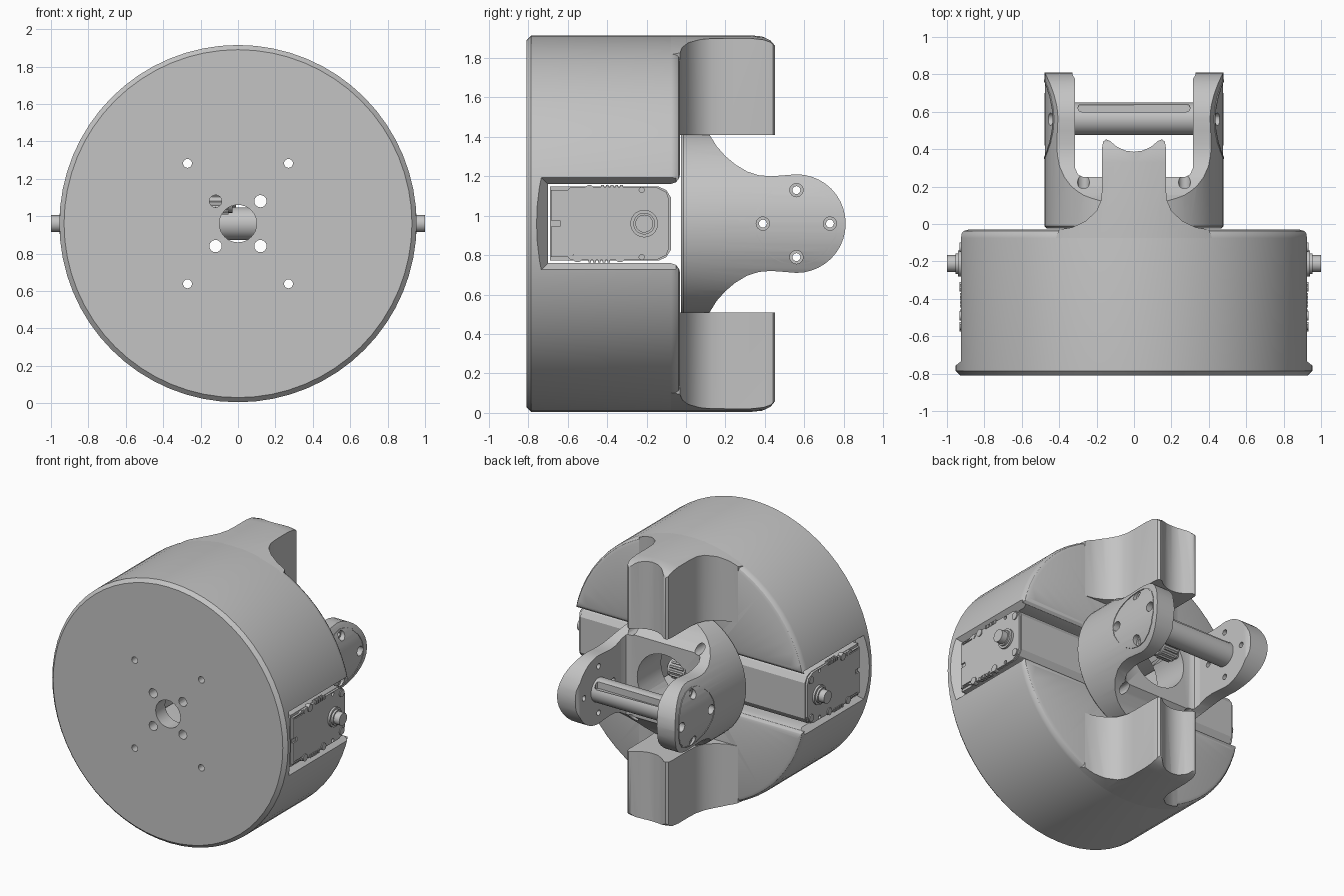
import bpy, bmesh, math
from mathutils import Vector, Matrix

if "Cube" in bpy.data.objects:
    bpy.data.objects.remove(bpy.data.objects["Cube"])

CZ = 0.96  # height of the main axis
grey = bpy.data.materials.new("plain grey")
grey.use_nodes = True
grey.diffuse_color = (0.55, 0.55, 0.55, 1)
grey.node_tree.nodes["Principled BSDF"].inputs["Base Color"].default_value = grey.diffuse_color


def finish(name, bm):
    bmesh.ops.remove_doubles(bm, verts=bm.verts, dist=1e-5)
    bmesh.ops.recalc_face_normals(bm, faces=bm.faces)
    mesh = bpy.data.meshes.new(name)
    bm.to_mesh(mesh)
    bm.free()
    mesh.materials.append(grey)
    ob = bpy.data.objects.new(name, mesh)
    bpy.context.collection.objects.link(ob)
    return ob


def lathe(name, profile, n=64):
    """Revolve (radius, y) points around the main axis."""
    bm = bmesh.new()
    vs = [bm.verts.new((r, y, CZ)) for r, y in profile]
    es = [bm.edges.new(p) for p in zip(vs, vs[1:])]
    bmesh.ops.spin(bm, geom=vs + es, cent=(0, 0, CZ), axis=(0, 1, 0),
                   angle=math.tau, steps=n, use_merge=True)
    return finish(name, bm)


def prism(name, pts, axis, a, b):
    """Extrude a 2D outline from a to b along an axis; z is measured from CZ."""
    def place(p, d):
        co = list(p)
        co.insert(axis, d)
        return (co[0], co[1], co[2] + CZ)
    bm = bmesh.new()
    lo = [bm.verts.new(place(p, a)) for p in pts]
    hi = [bm.verts.new(place(p, b)) for p in pts]
    bm.faces.new(lo)
    bm.faces.new(hi)
    for i in range(len(pts)):
        j = (i + 1) % len(pts)
        bm.faces.new((lo[i], lo[j], hi[j], hi[i]))
    return finish(name, bm)


def rod(name, axis, c, r, a, b, n=24):
    pts = [(c[0] + r * math.cos(math.tau * i / n), c[1] + r * math.sin(math.tau * i / n))
           for i in range(n)]
    return prism(name, pts, axis, a, b)


def box(name, x, y, z):
    return prism(name, [(x[0], y[0]), (x[1], y[0]), (x[1], y[1]), (x[0], y[1])], 2, *z)


def boolean(ob, cutter, op='DIFFERENCE'):
    m = ob.modifiers.new("cut", 'BOOLEAN')
    m.object, m.operation, m.solver = cutter, op, 'EXACT'
    bpy.context.view_layer.objects.active = ob
    bpy.ops.object.modifier_apply(modifier=m.name)
    bpy.data.objects.remove(cutter)


def smooth(ob, angle=32):
    bpy.ops.object.select_all(action='DESELECT')
    ob.select_set(True)
    bpy.context.view_layer.objects.active = ob
    bpy.ops.object.shade_smooth_by_angle(angle=math.radians(angle))


def mirrored(half):
    """Close a half outline by reflecting its second coordinate."""
    return half + [(p, -q) for p, q in reversed(half) if abs(q) > 1e-6]


SIGNS = [(i, j) for i in (-1, 1) for j in (-1, 1)]

# Drum housing with rounded back edge
drum = lathe("drum_housing", [(0, -.81), (.93, -.81), (.955, -.785), (.955, -.075),
                              (.952, -.055), (.94, -.038), (.92, -.03), (0, -.03)])
# Cross slot, flared towards the back
boolean(drum, prism("slot_cutter", mirrored([(-.7, .2), (-.08, .2), (-.05, .21), (-.035, .23),
                                             (-.03, .25), (.05, .26)]), 0, -1.2, 1.2))
boolean(drum, rod("cavity_cutter", 1, (0, 0), .23, -.65, .1, 32))
# Flared pocket rim on both sides
for s in (-1, 1):
    bm = bmesh.new()
    for x, h, y in ((.87, .19, -.69), (.96, .262, -.762)):
        for z in (-h, h):
            for yy in (y, -.05):
                bm.verts.new((s * x, yy, CZ + z))
    bmesh.ops.convex_hull(bm, input=bm.verts)
    boolean(drum, finish("rim_cutter", bm))
# Front mounting holes
boolean(drum, rod("bore_cutter", 1, (0, 0), .1, -1, 0, 32))
for i, j in SIGNS:
    boolean(drum, rod("hole_cutter", 1, (.12 * i, .12 * j), .033, -1, -.5, 16))
    boolean(drum, rod("hole_cutter", 1, (.27 * i, .322 * j), .024, -1, .2, 16))
smooth(drum)

# Two back posts with flared feet and hollowed ends
half = [(.42, -.08), (.40, -.03), (.33, -.018), (.26, .015), (.2, .07), (.175, .13), (.17, .2),
        (.17, .41), (.165, .44), (.15, .452), (.13, .445), (.09, .412), (.045, .392), (0, .386)]
outline = half + [(-x, y) for x, y in reversed(half[:-1])]
for s, label in ((1, "upper"), (-1, "lower")):
    post = lathe(label + "_post", [(0, .46), (.89, .46), (.915, .45), (.935, .43), (.948, .395),
                                   (.955, .33), (.955, -.1), (0, -.1)])
    boolean(post, prism("post_shape", outline, 2, *sorted((.45 * s, 1.1 * s))), 'INTERSECT')
    smooth(post)

# Fork bracket: round body trimmed to a waisted side profile
fork = lathe("fork_bracket", [(0, -.025), (.465, -.025), (.478, -.012), (.478, .83), (0, .83)])
side = [(-.1, .45), (.12, .45), (.155, .393), (.2, .342), (.25, .3), (.31, .264), (.37, .245),
        (.43, .24), (.5, .245)]
side += [(.56 + .25 * math.sin(a), .25 * math.cos(a))
         for a in [math.pi / 2 * k / 10 for k in range(11)]]
boolean(fork, prism("fork_profile", mirrored(side), 0, -.6, .6), 'INTERSECT')
gap = [(.33, .9), (.33, .8), (.315, .775), (.315, .3), (.3, .265), (.27, .25)]
boolean(fork, prism("gap_cutter", gap + [(-x, y) for x, y in reversed(gap)], 2, -.6, .6))
boolean(fork, rod("bore_cutter", 1, (0, 0), .22, -.2, .4, 32))
for i, j in SIGNS:
    boolean(fork, rod("hole_cutter", 1, (.27 * i, .322 * j), .032, -.2, .4, 16))
# Bolt circle through both arms
for dy, dz in ((.17, 0), (-.17, 0), (0, .17), (0, -.17)):
    boolean(fork, rod("hole_cutter", 0, (.56 + dy, dz), .02, -.6, .6, 16))
    for s in (-1, 1):
        boolean(fork, rod("sink_cutter", 0, (.56 + dy, dz), .034, *sorted((.42 * s, .6 * s)), 16))
smooth(fork)

# Thin pivot cover rim following each arm
for s, label in ((1, "left"), (-1, "right")):
    rim = lathe(label + "_pivot_cover", [(0, .3), (.482, .3), (.482, .82), (0, .82)])
    boolean(rim, rod("rim_shape", 0, (.56, 0), .213, *sorted((.42 * s, .6 * s)), 20), 'INTERSECT')
    boolean(rim, rod("rim_hole", 0, (.56, 0), .205, *sorted((.3 * s, .6 * s)), 20))
    smooth(rim)

# Cross rod with a long groove
axle = rod("cross_rod", 0, (.562, 0), .087, -.33, .33, 40)
groove = [(-.28, .6), (.28, .6), (.295, .605), (.3, .62), (.295, .635), (.28, .64)]
boolean(axle, prism("groove_cutter", groove + [(-.295, .635), (-.3, .62), (-.295, .605)], 2, .03, .2))
smooth(axle)

# Splined knob inside the bracket bore
knob = rod("splined_knob", 0, (.2, .12), .062, -.17, -.03, 24)
smooth(knob)
smooth(rod("knob_shaft", 0, (.2, .12), .035, -.26, -.01))
for k in range(12):
    a = math.tau * k / 12
    rod("knob_spline", 0, (.2 + .062 * math.cos(a), .12 + .062 * math.sin(a)), .01, -.16, -.05, 6)

# Side drive units
case = mirrored([(-.69, .188), (-.14, .188), (-.1, .17), (-.075, .13)])
face = mirrored([(-.685, .17), (-.6, .17), (-.585, .185), (-.15, .185), (-.1, .16), (-.085, .12)])
for s, label in ((1, "left"), (-1, "right")):
    def span(a, b):
        return sorted((a * s, b * s))
    smooth(prism(label + "_drive_case", case, 0, *span(.3, .91)))
    plate = prism(label + "_drive_plate", face, 0, *span(.9, .925))
    # Notch, seam and pin holes
    boolean(plate, box("notch", span(.915, 1), (-.7, -.64), (-.015, .015)))
    for z in (-.163, .155):
        boolean(plate, box("seam", span(.918, 1), (-.67, -.57), (z, z + .008)))
    for z in (-.17, .17):
        boolean(plate, rod("pin_hole", 0, (-.225, z), .013, *span(.9, 1), 12))
    # Stepped output shaft
    for r, x in ((.07, .94), (.055, .955), (.045, 1.0)):
        smooth(rod(label + "_output_shaft", 0, (-.212, 0), r, *span(.9, x), 28))
    # Case screws
    for y, z in ((-.49, .17), (-.55, -.17), (-.335, -.17), (-.125, .138), (-.125, -.138)):
        smooth(rod(label + "_case_screw", 0, (y, z), .026, *span(.9, .932), 16))
    smooth(rod(label + "_small_screw", 0, (-.55, .17), .016, *span(.9, .93), 12))
    # Rows of vent ribs
    for k in range(5):
        for y, z in ((-.43, .172), (-.495, -.196)):
            box(label + "_vent_rib", span(.9, .931), (y + .024 * k, y + .024 * k + .014), (z, z + .024))
